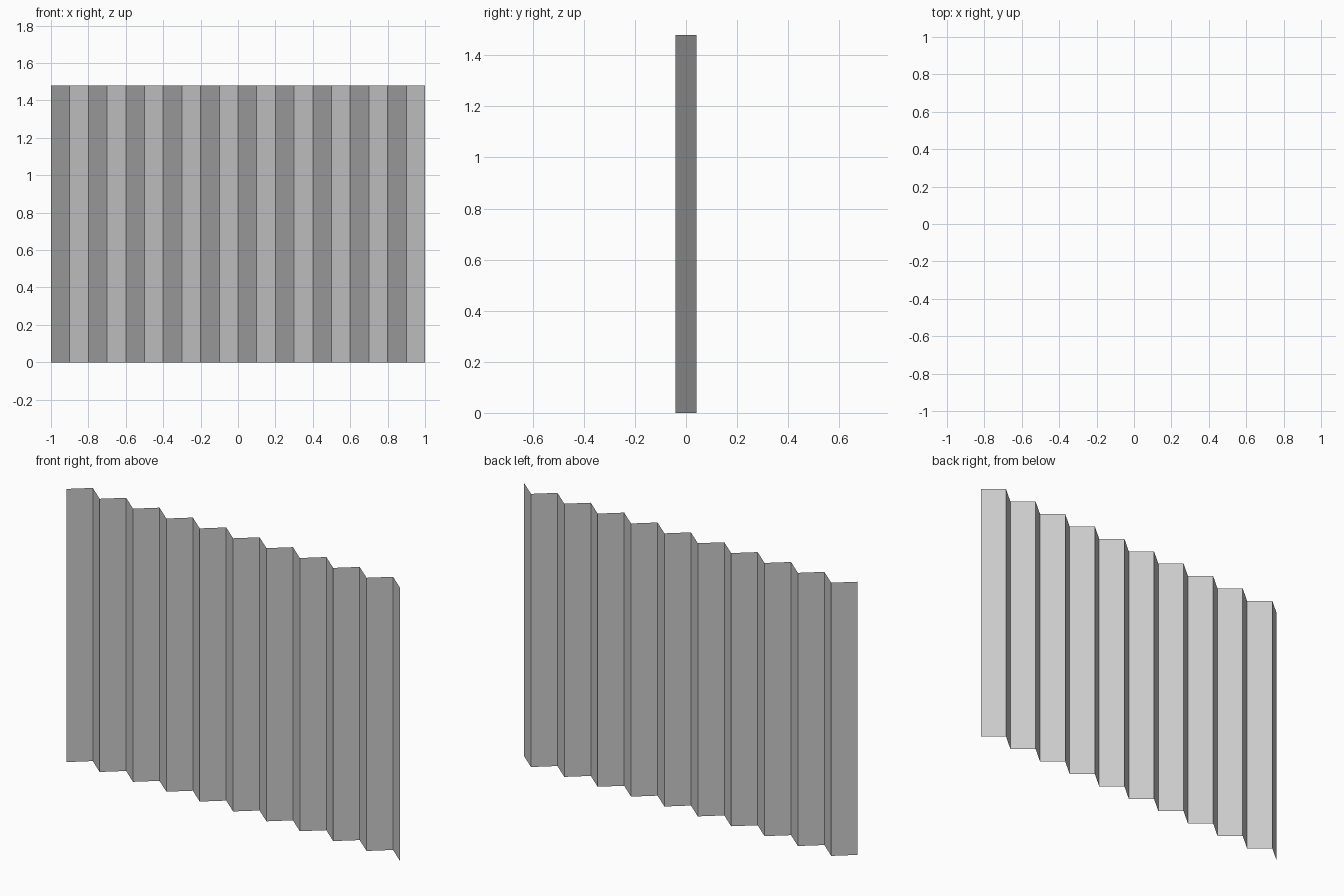
import bpy, bmesh

if "Cube" in bpy.data.objects:
    bpy.data.objects.remove(bpy.data.objects["Cube"])

FOLDS, WIDTH, HEIGHT, DEPTH = 20, 2.0, 1.48, 0.042

# Zigzag profile across the width, starting at the front
bm = bmesh.new()
verts = [bm.verts.new((-WIDTH / 2 + WIDTH * i / FOLDS, DEPTH if i % 2 else -DEPTH, 0))
         for i in range(FOLDS + 1)]
edges = [bm.edges.new(pair) for pair in zip(verts, verts[1:])]

# Pull the profile up into a thin pleated sheet
result = bmesh.ops.extrude_edge_only(bm, edges=edges)
top = [g for g in result["geom"] if isinstance(g, bmesh.types.BMVert)]
bmesh.ops.translate(bm, verts=top, vec=(0, 0, HEIGHT))

# Face the sheet towards the front
bm.normal_update()
back_facing = [f for f in bm.faces if f.normal.y > 0]
bmesh.ops.reverse_faces(bm, faces=back_facing)

mesh = bpy.data.meshes.new("pleated_screen")
bm.to_mesh(mesh)
bm.free()
screen = bpy.data.objects.new("pleated_screen", mesh)
bpy.context.collection.objects.link(screen)
